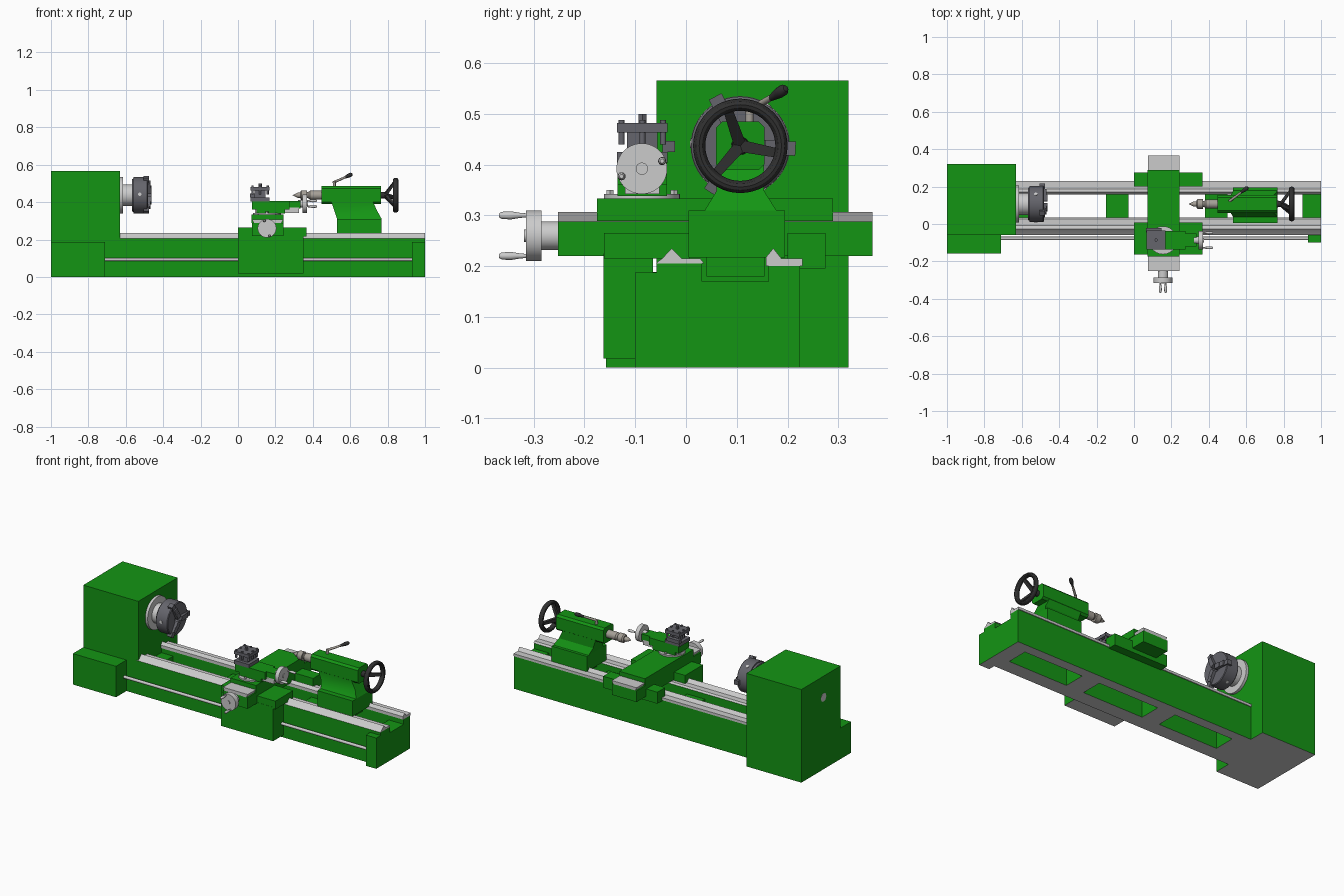
import bpy, bmesh
from math import sin, cos, pi, radians
from mathutils import Vector, Matrix

if "Cube" in bpy.data.objects:
    bpy.data.objects.remove(bpy.data.objects["Cube"])


def material(name, r, g, b):
    m = bpy.data.materials.new(name)
    m.diffuse_color = (r, g, b, 1)
    m.use_nodes = True
    m.node_tree.nodes["Principled BSDF"].inputs["Base Color"].default_value = m.diffuse_color
    return m


GREEN = material("green_paint", 0.007, 0.3, 0.007)
DARK = material("dark_steel", 0.13, 0.13, 0.15)
BLACK = material("black_grip", 0.03, 0.03, 0.03)
WARM = material("warm_steel", 0.38, 0.35, 0.31)


def finish(name, bm, mat, grey_base=False):
    bmesh.ops.remove_doubles(bm, verts=bm.verts, dist=1e-6)
    bmesh.ops.recalc_face_normals(bm, faces=bm.faces)
    me = bpy.data.meshes.new(name)
    me.materials.append(mat)
    if grey_base:  # unpainted underside
        me.materials.append(None)
        bm.normal_update()
        for f in bm.faces:
            if f.normal.z < -0.9:
                f.material_index = 1
    bm.to_mesh(me)
    bm.free()
    me.shade_smooth()
    me.set_sharp_from_angle(angle=radians(32))
    ob = bpy.data.objects.new(name, me)
    bpy.context.collection.objects.link(ob)
    return ob


def loft(name, rings, mat=None, grey_base=False):
    bm = bmesh.new()
    vs = [[bm.verts.new(p) for p in ring] for ring in rings]
    n = len(rings[0])
    for a, b in zip(vs, vs[1:]):
        for i in range(n):
            j = (i + 1) % n
            bm.faces.new((a[i], a[j], b[j], b[i]))
    bm.faces.new(vs[0])
    bm.faces.new(vs[-1])
    return finish(name, bm, mat, grey_base)


def rect(x0, x1, y0, y1, z):
    return [(x0, y0, z), (x1, y0, z), (x1, y1, z), (x0, y1, z)]


def box(name, x0, x1, y0, y1, z0, z1, mat=None, grey_base=False):
    return loft(name, [rect(x0, x1, y0, y1, z0), rect(x0, x1, y0, y1, z1)], mat, grey_base)


def extrude_x(name, profile, x0, x1, mat=None):
    return loft(name, [[(x, y, z) for y, z in profile] for x in (x0, x1)], mat)


def turned(name, origin, axis, stations, mat=None, seg=32):
    """Lathe (distance, radius) stations around an axis."""
    bm = bmesh.new()
    rot = Vector(axis).to_track_quat('Z', 'Y')
    vs = [[bm.verts.new(Vector(origin) + rot @ Vector((r * cos(2 * pi * i / seg), r * sin(2 * pi * i / seg), t)))
           for i in range(seg)] for t, r in stations]
    for a, b in zip(vs, vs[1:]):
        for i in range(seg):
            j = (i + 1) % seg
            bm.faces.new((a[i], a[j], b[j], b[i]))
    return finish(name, bm, mat)


def rod(name, start, end, r0, r1, mat=None, seg=16):
    d = Vector(end) - Vector(start)
    return turned(name, start, d, [(0, 0), (0, r0), (d.length, r1), (d.length, 0)], mat, seg)


def crank(name, origin, axis, collar, collar_r, thick, offset):
    """Graduated dial with two opposite tapered handles."""
    o, a, off = Vector(origin), Vector(axis), Vector(offset)
    end = collar + thick
    turned(name + "_dial", o, a, [(0, 0), (0, collar_r), (collar, collar_r), (collar, 0.05), (end, 0.05),
                                  (end, 0.012), (end + 0.004, 0.012), (end + 0.004, 0)], None, 40)
    for s in (-1, 1):
        turned(f"{name}_handle_{s}", o + off * s + a * end, a,
               [(0, 0), (0, 0.004), (0.012, 0.005), (0.03, 0.008), (0.048, 0.007), (0.053, 0.004), (0.053, 0)], None, 16)


# Bed: two walls joined by ribs, ground ways on top
box("bed_front_wall", -1, 1, -0.058, 0.032, 0, 0.205, GREEN, True)
box("bed_rear_wall", -1, 1, 0.163, 0.225, 0, 0.2, GREEN, True)
for i, (a, b) in enumerate([(-1, -0.55), (-0.15, -0.03), (0.38, 0.5), (0.9, 1)]):
    box(f"bed_rib_{i}", a, b, 0.032, 0.163, 0, 0.17, GREEN, True)
extrude_x("front_way", [(-0.06, 0.205), (-0.047, 0.215), (-0.028, 0.235), (-0.008, 0.215),
                        (0.028, 0.215), (0.036, 0.205)], -0.64, 1)
extrude_x("rear_way", [(0.158, 0.2), (0.158, 0.218), (0.172, 0.235), (0.188, 0.215),
                       (0.23, 0.215), (0.23, 0.2)], -0.64, 1)

# Headstock, feed gearbox, lead screw
box("headstock", -1, -0.63, -0.058, 0.32, 0, 0.566, GREEN, True)
box("feed_gearbox", -1, -0.71, -0.158, -0.058, 0, 0.188, GREEN, True)
box("lead_screw_bracket", 0.93, 1, -0.1, -0.058, 0, 0.187, GREEN, True)
rod("lead_screw", (-0.71, -0.077, 0.093), (0.93, -0.077, 0.093), 0.009, 0.009)
CY, CZ = 0.107, 0.437
rod("spindle_rear_bore", (-1.001, CY, CZ), (-0.98, CY, CZ), 0.025, 0.025, None, 32)

# Spindle nose and three-jaw chuck
turned("spindle_nose", (-0.63, CY, CZ), (1, 0, 0),
       [(0, 0), (0, 0.098), (0.016, 0.098), (0.016, 0.058), (0.07, 0.058), (0.07, 0)], None, 48)
turned("chuck_body", (-0.568, CY, CZ), (1, 0, 0),
       [(0, 0), (0, 0.085), (0.01, 0.09), (0.01, 0.097), (0.082, 0.097), (0.086, 0.093), (0.086, 0.026),
        (0.03, 0.026), (0.03, 0)], DARK, 48)
JAW = [(-0.52, 0.014), (-0.463, 0.014), (-0.463, 0.05), (-0.467, 0.05), (-0.467, 0.08),
       (-0.475, 0.08), (-0.475, 0.109), (-0.505, 0.109), (-0.505, 0.09), (-0.52, 0.09)]
for k in range(3):
    jaw = loft(f"chuck_jaw_{k}", [[(x, r, w) for x, r in JAW] for w in (-0.014, 0.014)], DARK)
    jaw.matrix_world = Matrix.Translation((0, CY, CZ)) @ Matrix.Rotation(radians(-3 + 120 * k), 4, 'X')
    a = radians(57 + 120 * k)
    d = Vector((0, cos(a), sin(a)))
    c = Vector((-0.525, CY, CZ))
    rod(f"chuck_key_socket_{k}", c + d * 0.09, c + d * 0.099, 0.009, 0.009, None)

# Carriage: apron, saddle wings, cross bridge with its ways
box("apron", 0, 0.35, -0.163, -0.065, 0.018, 0.225, GREEN, True)
box("saddle_front_wing", 0, 0.365, -0.162, 0.008, 0.215, 0.265, GREEN)
box("saddle_rear_wing", 0, 0.365, 0.2, 0.275, 0.195, 0.265, GREEN)
box("saddle_bridge", 0.075, 0.242, -0.252, 0.367, 0.22, 0.288, GREEN)
loft("cross_ways", [[(x, y, z) for x, z in [(0.085, 0.286), (0.232, 0.286), (0.242, 0.307), (0.075, 0.307)]]
                    for y in (-0.252, 0.367)])
box("cross_slide", 0.073, 0.244, -0.175, 0.29, 0.289, 0.333, GREEN)
crank("cross_feed", (0.155, -0.252, 0.26), (0, -1, 0), 0.033, 0.028, 0.03, (-0.014, 0, 0.04))

# Compound rest
turned("compound_swivel", (0.155, -0.087, 0.33), (0, 0, 1), [(0, 0), (0, 0.075), (0.012, 0.075), (0.012, 0)], None, 40)
box("compound_base", 0.1, 0.25, -0.135, -0.037, 0.338, 0.362, GREEN)
box("compound_ways", 0.09, 0.325, -0.12, -0.052, 0.342, 0.372)
box("top_slide", 0.075, 0.275, -0.135, -0.037, 0.36, 0.405, GREEN)
box("top_slide_end", 0.275, 0.335, -0.12, -0.052, 0.365, 0.405, GREEN)
crank("compound_feed", (0.32, -0.087, 0.392), (1, 0, 0), 0.024, 0.02, 0.025, (0, 0.04, 0.015))
for i, y in enumerate((-0.15, -0.024)):
    rod(f"swivel_bolt_{i}", (0.155, y, 0.33), (0.155, y, 0.35), 0.008, 0.008, None, 6)

# Four-way tool post
PX, PY = 0.118, -0.086
box("tool_post_base", PX - 0.05, PX + 0.05, PY - 0.05, PY + 0.05, 0.403, 0.425, DARK)
box("tool_post_core", PX - 0.03, PX + 0.03, PY - 0.03, PY + 0.03, 0.42, 0.47, DARK)
box("tool_post_top", PX - 0.05, PX + 0.05, PY - 0.05, PY + 0.05, 0.463, 0.482, DARK)
for i in range(3):
    for j in range(3):
        x, y = PX + 0.041 * (i - 1), PY + 0.041 * (j - 1)
        if i == j == 1:
            rod("tool_post_stud", (x, y, 0.48), (x, y, 0.5), 0.009, 0.009, DARK, 6)
        else:
            rod(f"tool_screw_{i}{j}", (x, y, 0.44), (x, y, 0.488), 0.006, 0.006, DARK, 12)
box("cutting_tool", PX - 0.055, PX + 0.03, PY + 0.04, PY + 0.064, 0.425, 0.447, DARK)

# Tailstock casting
box("tailstock_base", 0.53, 0.768, 0.005, 0.195, 0.217, 0.31, GREEN)
box("tailstock_clamp", 0.57, 0.73, 0.04, 0.155, 0.18, 0.22, GREEN)
loft("tailstock_neck", [rect(0.53, 0.768, 0.037, 0.178, 0.31), rect(0.517, 0.747, 0.06, 0.154, 0.348),
                        rect(0.5, 0.722, 0.06, 0.154, 0.4)], GREEN)
H, K = 0.048, 0.036
octagon = [(-K, -H), (K, -H), (H, -K), (H, K), (K, H), (-K, H), (-H, K), (-H, -K)]
extrude_x("tailstock_barrel", [(CY + a, CZ + b) for a, b in octagon], 0.447, 0.765, GREEN)

# Quill and live centre
turned("quill", (0.46, CY, CZ), (-1, 0, 0),
       [(0, 0), (0, 0.024), (0.075, 0.024), (0.08, 0.02), (0.085, 0.016), (0.09, 0.016), (0.09, 0.026), (0.12, 0.026),
        (0.127, 0.02), (0.127, 0.014), (0.14, 0.014), (0.168, 0)], WARM)

# Tailstock handwheel
turned("handwheel_rim", (0.843, CY, CZ), (1, 0, 0),
       [(0.015 * sin(2 * pi * i / 12), 0.081 + 0.012 * cos(2 * pi * i / 12)) for i in range(13)], BLACK, 48)
turned("handwheel_hub", (0.76, CY, CZ), (1, 0, 0),
       [(0, 0), (0, 0.018), (0.035, 0.016), (0.035, 0)], BLACK)
for k in range(3):
    spoke = loft(f"handwheel_spoke_{k}", [[(0.775, 0, -0.012), (0.795, 0, -0.012), (0.795, 0, 0.012), (0.775, 0, 0.012)],
                                          [(0.834, 0.08, -0.009), (0.85, 0.08, -0.009),
                                           (0.85, 0.08, 0.009), (0.834, 0.08, 0.009)]], BLACK)
    spoke.matrix_world = Matrix.Translation((0, CY, CZ)) @ Matrix.Rotation(radians(-11 + 120 * k), 4, 'X')

# Quill clamp lever
rod("clamp_post", (0.515, 0.125, 0.475), (0.515, 0.125, 0.512), 0.008, 0.008, WARM)
rod("clamp_lever", (0.51, 0.122, 0.505), (0.585, 0.178, 0.538), 0.007, 0.006, WARM)
turned("clamp_grip", (0.57, 0.167, 0.531), (0.75, 0.56, 0.36),
       [(0, 0), (0, 0.006), (0.03, 0.011), (0.045, 0.011), (0.053, 0.006), (0.055, 0)], BLACK, 16)
